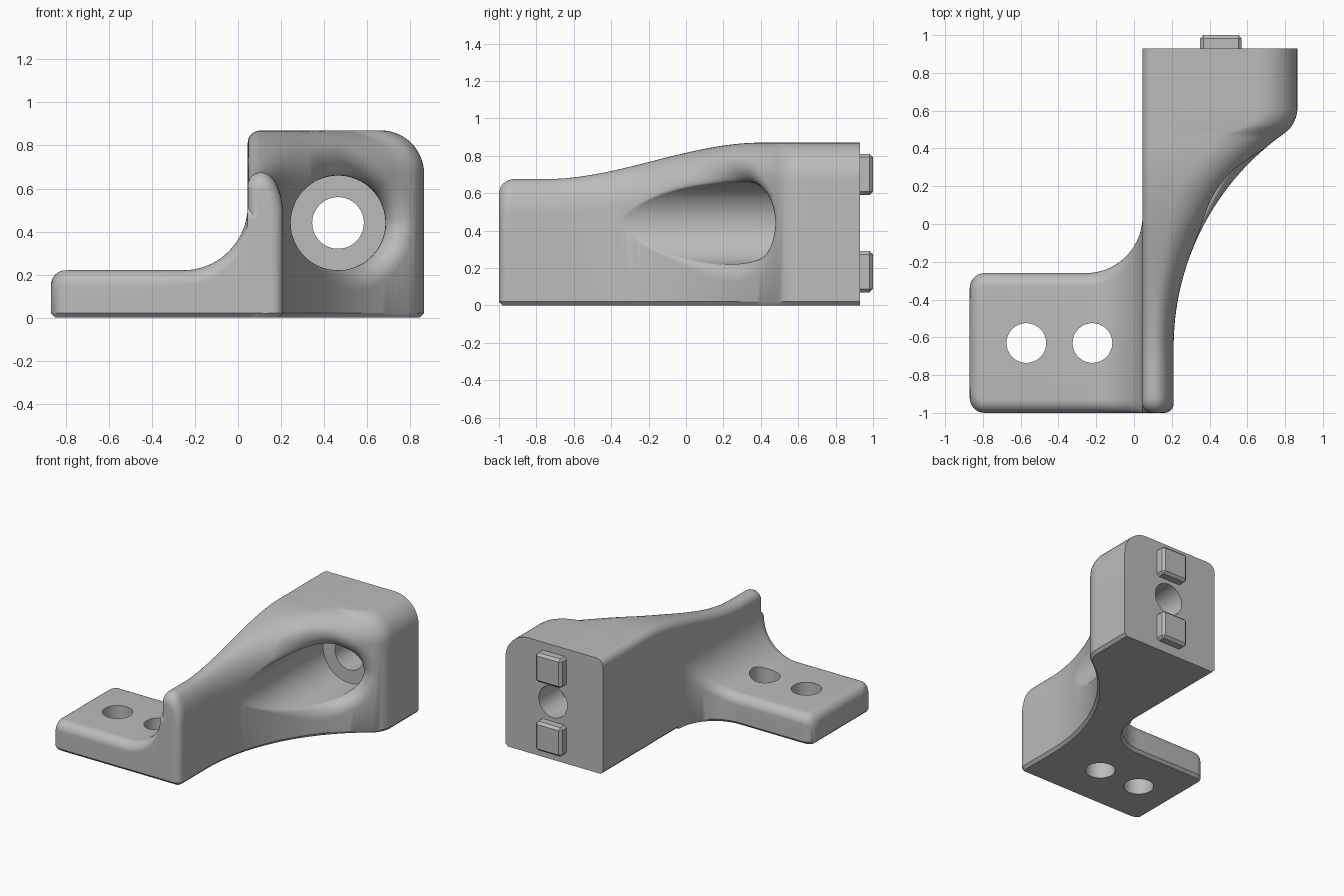
import bpy, bmesh, math
from mathutils import Matrix

if "Cube" in bpy.data.objects:
    bpy.data.objects.remove(bpy.data.objects["Cube"])

grey = bpy.data.materials.new("satin_grey")
grey.use_nodes = True
grey.diffuse_color = (0.5, 0.5, 0.5, 1)
grey.node_tree.nodes["Principled BSDF"].inputs["Base Color"].default_value = (0.5, 0.5, 0.5, 1)

LEFT, FRONT, BACK = 0.045, -1.0, 0.93
CHAMFER = 0.02
BORE_X, BORE_Z, POCKET_R, POCKET_END, EDGE_R = 0.465, 0.44, 0.22, 0.67, 0.08


def finish(name, bm):
    bmesh.ops.recalc_face_normals(bm, faces=bm.faces)
    mesh = bpy.data.meshes.new(name)
    bm.to_mesh(mesh)
    bm.free()
    obj = bpy.data.objects.new(name, mesh)
    bpy.context.collection.objects.link(obj)
    mesh.materials.append(grey)
    return obj


def loft(name, rings):
    """Skin a list of equal-length rings and cap both ends."""
    bm = bmesh.new()
    rows = [[bm.verts.new(p) for p in ring] for ring in rings]
    n = len(rows[0])
    for a, b in zip(rows, rows[1:]):
        for i in range(n):
            j = (i + 1) % n
            bm.faces.new((a[i], a[j], b[j], b[i]))
    bm.faces.new(rows[0])
    bm.faces.new(rows[-1][::-1])
    return finish(name, bm)


def section(a0, a1, low, top, r0, r1, rz1, steps=12):
    """Outline with chamfered bottom corners and rounded top corners."""
    c = CHAMFER
    pts = [(a0, c + 0.001), (a0 + c, low), (a1 - c, low), (a1, c + 0.001)]
    for i in range(steps + 1):
        t = math.pi / 2 * i / steps
        pts.append((a1 - r1 + r1 * math.cos(t), top - rz1 + rz1 * math.sin(t)))
    for i in range(steps + 1):
        t = math.pi / 2 * i / steps
        pts.append((a0 + r0 - r0 * math.sin(t), top - r0 + r0 * math.cos(t)))
    return pts


def end_round(u, r):
    """Inset of a rounded end at distance u from the end."""
    return r - math.sqrt(r * r - (r - u) ** 2) if u < r else 0.0


def low_edge(u):
    return max(0.0, CHAMFER - u)


# Arm: flared side wall and rising top, both as functions of y
def wall(y):
    if y < -0.65:
        return 0.21
    if y < 0.49:
        return 1.593 - math.sqrt(1.383 ** 2 - (y + 0.65) ** 2)
    return 0.695 + math.sqrt(0.17 ** 2 - min(0.0, y - 0.615) ** 2)


def crest(y):
    t = min(1.0, max(0.0, (y + 0.75) / 1.15))
    return 0.675 + 0.195 * t * t * (3 - 2 * t)


def shoulder(y):
    slope = (wall(y + 0.01) - wall(y - 0.01)) / 0.02
    return min(0.2 * math.hypot(1, slope), 0.6 * (wall(y) - LEFT))


def arm_ring(y):
    u = y - FRONT
    side = end_round(u, 0.05)
    a0, a1 = LEFT + side, wall(y) - side
    r0 = min(0.06, 0.38 * (a1 - a0))
    r1 = min(shoulder(y), 0.6 * (a1 - a0))
    pts = section(a0, a1, low_edge(u), crest(y) - end_round(u, 0.08), r0, r1, 0.2)
    return [(x, y, z) for x, z in pts]


ends = [0.08 * (1 - math.cos(math.pi / 2 * i / 8)) for i in range(8)] + [CHAMFER]
stations = sorted([FRONT + u for u in ends] + [-0.92 + 1.85 * i / 90 for i in range(91)])
bracket = loft("bracket_body", [arm_ring(y) for y in stations])


# Mounting foot: rounded plate sweeping up and back into the arm
def foot_ring(x):
    u = x + 0.87
    s = min(1.0, max(0.0, (x + 0.255) / 0.3))
    rise = 0.3 * (1 - math.sqrt(1 - s * s))
    plan = end_round(u, 0.08)
    pts = section(FRONT + plan, -0.26 + rise - plan, low_edge(u),
                  0.22 + rise - end_round(u, 0.07), 0.07, 0.07, 0.07)
    return [(x, y, z) for y, z in pts]


xs = [-0.87 + u for u in ends] + [-0.79]
xs += [-0.255 + 0.3 * math.sin(math.pi / 2 * i / 24) for i in range(25)] + [0.12]
foot = loft("foot", [foot_ring(x) for x in sorted(xs)])


# Screw pocket: round channel whose rim is rolled over the flared wall
def covered(x, y, z):
    top, rx = crest(y), shoulder(y)
    k = max(0.0, (z - top + 0.2) / 0.2)
    return k < 1 and x < wall(y) - rx * (1 - math.sqrt(1 - k * k))


def surface_y(x, z):
    lo, hi = FRONT, BACK
    for _ in range(24):
        mid = (lo + hi) / 2
        if covered(x, mid, z):
            hi = mid
        else:
            lo = mid
    return hi


def pocket_line(theta, steps=10):
    ct, st = math.cos(theta), math.sin(theta)
    mid = POCKET_R + EDGE_R
    best, touch = -9.0, 0.0
    for i in range(61):
        k = -1 + 2 * i / 60
        rho = mid + EDGE_R * k
        y = surface_y(BORE_X + rho * ct, BORE_Z + rho * st)
        y += EDGE_R * math.sqrt(max(0.0, 1 - k * k))
        if y > best:
            best, touch = y, k
    best = min(best, POCKET_END - 0.01)
    stop = min(math.acos(touch), math.pi - 0.05)
    line = [(POCKET_R, POCKET_END)]
    for i in range(steps + 1):
        a = math.pi + (stop - math.pi) * i / steps
        line.append((mid + EDGE_R * math.cos(a), best - EDGE_R * math.sin(a)))
    line.append((line[-1][0], -1.3))
    return [(BORE_X + r * ct, y, BORE_Z + r * st) for r, y in line]


lines = [pocket_line(2 * math.pi * i / 96) for i in range(96)]
pocket = loft("pocket_cutter", list(zip(*lines)))


# Round holes
def cylinder(name, radius, depth, matrix):
    bm = bmesh.new()
    bmesh.ops.create_cone(bm, cap_ends=True, segments=64, radius1=radius,
                          radius2=radius, depth=depth, matrix=matrix)
    return finish(name, bm)


cutters = [pocket]
cutters.append(cylinder("bore_cutter", 0.12, 0.8, Matrix.Translation((BORE_X, 0.9, BORE_Z))
                        @ Matrix.Rotation(math.pi / 2, 4, "X")))
for x in (-0.57, -0.22):
    cutters.append(cylinder("bolt_hole_cutter", 0.105, 2, Matrix.Translation((x, -0.63, 0))))


def combine(target, other, operation):
    mod = target.modifiers.new(operation.lower(), "BOOLEAN")
    mod.operation, mod.object, mod.solver = operation, other, "EXACT"
    bpy.context.view_layer.objects.active = target
    bpy.ops.object.modifier_apply(modifier=mod.name)
    bpy.data.objects.remove(other)


combine(bracket, foot, "UNION")
for cutter in cutters:
    combine(bracket, cutter, "DIFFERENCE")

bpy.ops.object.select_all(action="DESELECT")
bracket.select_set(True)
bpy.context.view_layer.objects.active = bracket
bpy.ops.object.shade_smooth_by_angle(angle=math.radians(32))

# Locating keys on the back face
for name, z in (("lower_key", 0.18), ("upper_key", 0.70)):
    bm = bmesh.new()
    bmesh.ops.create_cube(bm, size=1, matrix=Matrix.Translation((0.46, 0.95, z))
                          @ Matrix.Diagonal((0.22, 0.10, 0.22, 1)))
    bmesh.ops.bevel(bm, geom=bm.edges[:], offset=0.018, segments=1, affect="EDGES")
    finish(name, bm)
